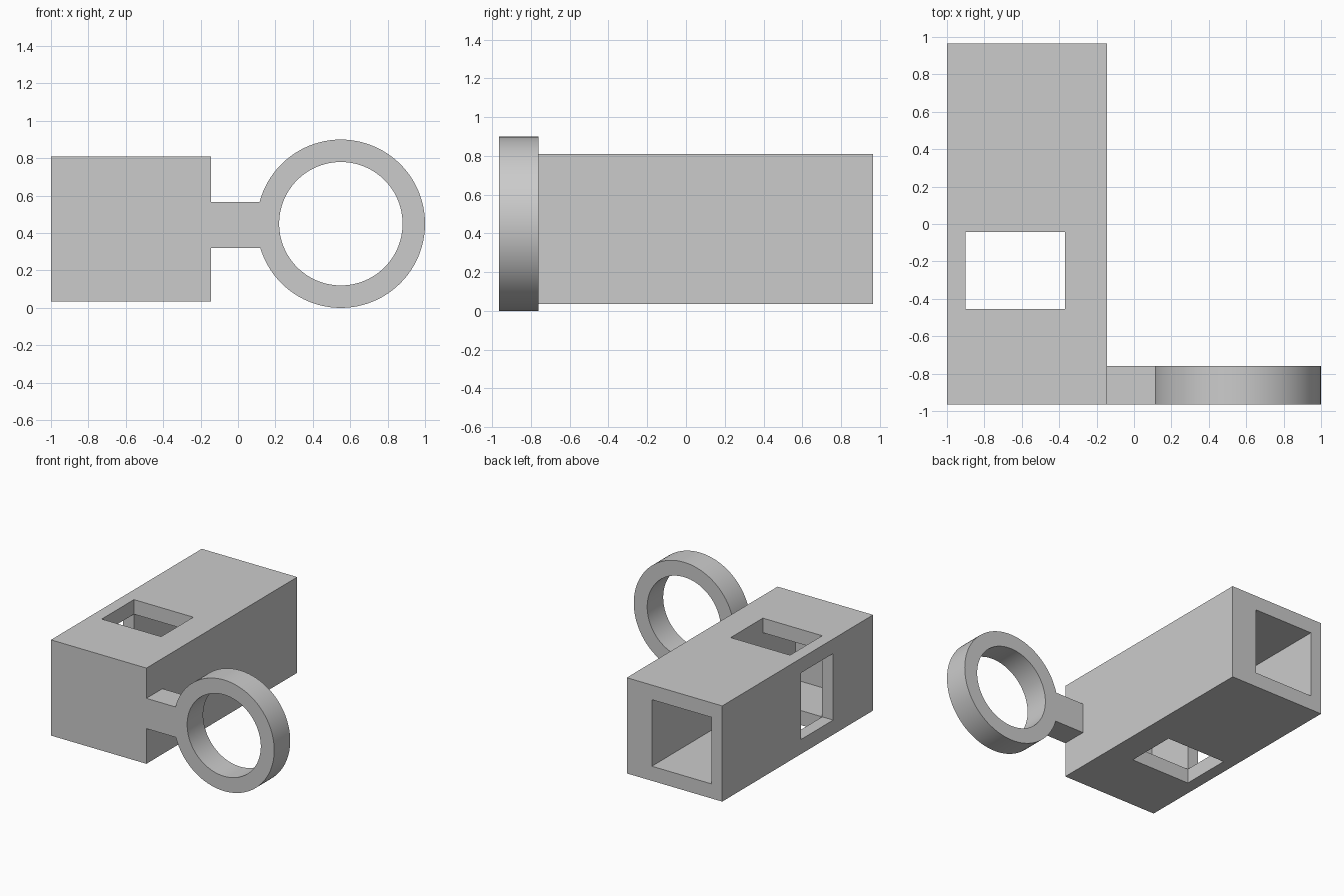
import bpy
import math
from mathutils import Vector

default = bpy.data.objects.get("Cube")
if default:
    bpy.data.objects.remove(default, do_unlink=True)

# Single plain grey
GREY = (0.6, 0.6, 0.6, 1.0)
grey = bpy.data.materials.new("plain grey")
grey.use_nodes = True
grey.diffuse_color = GREY
grey.node_tree.nodes["Principled BSDF"].inputs["Base Color"].default_value = GREY


def box(name, low, high):
    """Box spanning two opposite corners."""
    low, high = Vector(low), Vector(high)
    bpy.ops.mesh.primitive_cube_add(size=1, location=(low + high) / 2)
    obj = bpy.context.object
    obj.name = name
    obj.scale = high - low
    bpy.ops.object.transform_apply(location=False, rotation=False, scale=True)
    obj.data.materials.append(grey)
    return obj


def disc(name, radius, depth, centre):
    """Cylinder lying along the y axis."""
    bpy.ops.mesh.primitive_cylinder_add(vertices=96, radius=radius, depth=depth,
                                        location=centre,
                                        rotation=(math.pi / 2, 0, 0))
    obj = bpy.context.object
    obj.name = name
    obj.data.materials.append(grey)
    return obj


def combine(target, tool, operation):
    """Apply a boolean and discard its tool object."""
    tool.hide_render = True
    mod = target.modifiers.new("boolean", "BOOLEAN")
    mod.operation = operation
    mod.solver = "EXACT"
    mod.object = tool
    bpy.context.view_layer.objects.active = target
    bpy.ops.object.modifier_apply(modifier=mod.name)
    bpy.data.objects.remove(tool, do_unlink=True)


# Main dimensions
LEFT, RIGHT = -1.0, -0.145
FRONT, BACK = -0.965, 0.965
BOTTOM, TOP = 0.035, 0.81
IN_X = (-0.902, -0.37)
IN_Z = (0.153, 0.692)
WIN_Y = (-0.455, -0.043)

# Hollow housing, closed at the front and open at the back
housing = box("housing", (LEFT, FRONT, BOTTOM), (RIGHT, BACK, TOP))
cavity = box("cavity_cutter", (IN_X[0], -0.87, IN_Z[0]), (IN_X[1], BACK + 0.1, IN_Z[1]))
combine(housing, cavity, "DIFFERENCE")

# Window through top and bottom, and one through the outer side wall
shaft = box("shaft_cutter", (IN_X[0], WIN_Y[0], BOTTOM - 0.1), (IN_X[1], WIN_Y[1], TOP + 0.1))
combine(housing, shaft, "DIFFERENCE")
side = box("side_window_cutter", (LEFT - 0.1, WIN_Y[0], IN_Z[0]), (-0.6, WIN_Y[1], IN_Z[1]))
combine(housing, side, "DIFFERENCE")

# Ring with its connecting arm
RING_BACK = -0.76
centre = (0.55, (FRONT + RING_BACK) / 2, 0.45)
ring = disc("ring_and_arm", 0.45, RING_BACK - FRONT, centre)
arm = box("arm", (RIGHT, FRONT, 0.32), (0.3, RING_BACK, 0.565))
combine(ring, arm, "UNION")
bore = disc("bore_cutter", 0.33, 1.0, centre)
combine(ring, bore, "DIFFERENCE")

# Smooth round walls with sharp rims
bpy.ops.object.select_all(action="DESELECT")
ring.select_set(True)
bpy.context.view_layer.objects.active = ring
bpy.ops.object.shade_smooth_by_angle(angle=math.radians(30))
